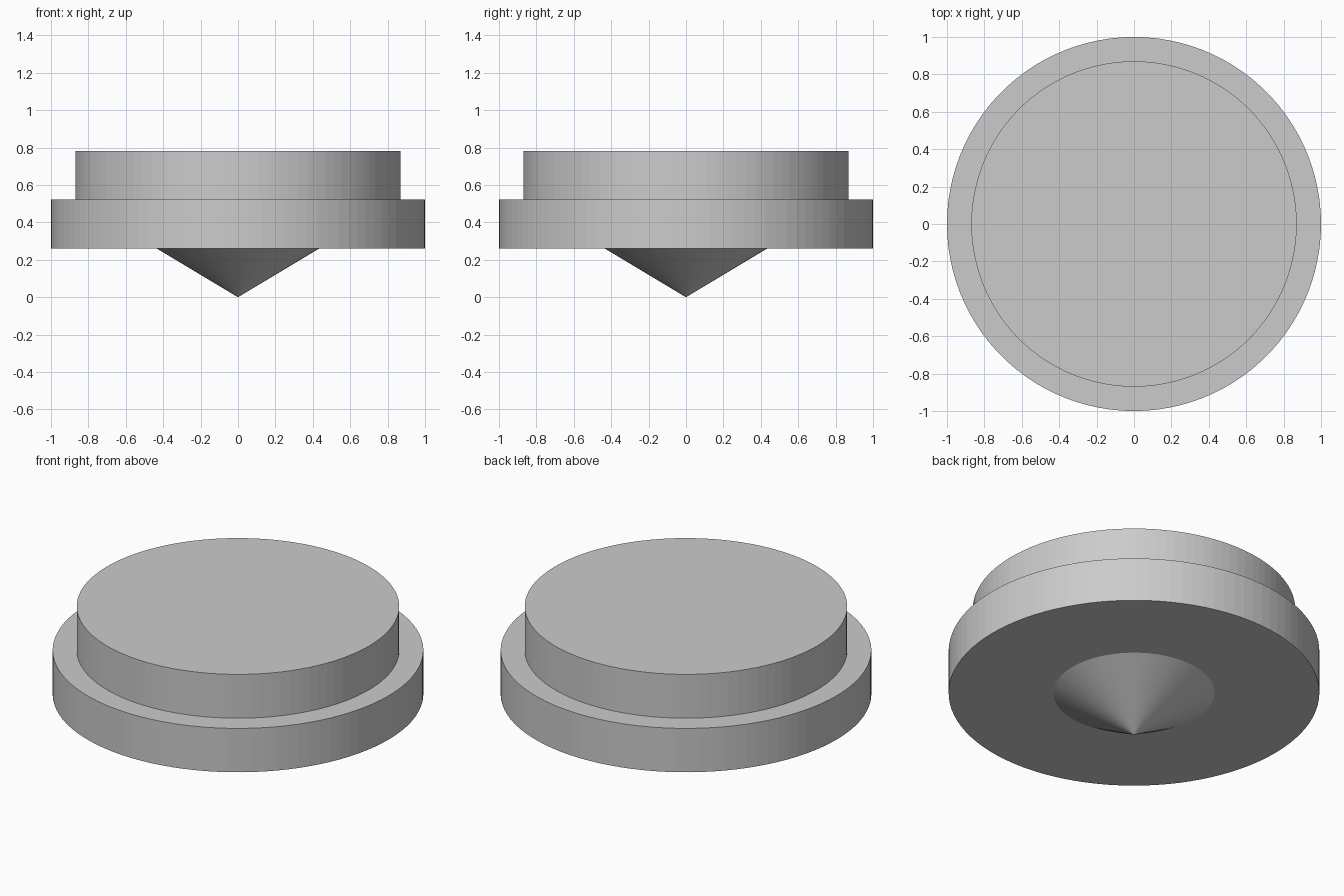
import bpy
import bmesh
from mathutils import Matrix

cube = bpy.data.objects.get("Cube")
if cube:
    bpy.data.objects.remove(cube, do_unlink=True)

SEGMENTS = 100

grey = bpy.data.materials.new("plain grey")
grey.use_nodes = True
colour = (0.6, 0.6, 0.6, 1.0)
grey.diffuse_color = colour
grey.node_tree.nodes["Principled BSDF"].inputs["Base Color"].default_value = colour


def turned_part(name, bottom_radius, top_radius, bottom, top):
    """Round solid between two heights; a zero radius makes a point."""
    bm = bmesh.new()
    bmesh.ops.create_cone(
        bm, cap_ends=True, segments=SEGMENTS,
        radius1=bottom_radius, radius2=top_radius, depth=top - bottom,
        matrix=Matrix.Translation((0, 0, (bottom + top) / 2)))
    bmesh.ops.remove_doubles(bm, verts=bm.verts, dist=0.0001)
    bmesh.ops.recalc_face_normals(bm, faces=bm.faces)
    mesh = bpy.data.meshes.new(name)
    bm.to_mesh(mesh)
    bm.free()
    mesh.materials.append(grey)
    part = bpy.data.objects.new(name, mesh)
    bpy.context.collection.objects.link(part)
    return part


# Pointed tip, wide flange and upper disc, stacked on one axis
turned_part("cone_tip", 0, 0.435, 0, 0.261)
turned_part("wide_flange", 1, 1, 0.261, 0.522)
turned_part("upper_disc", 0.87, 0.87, 0.522, 0.783)
